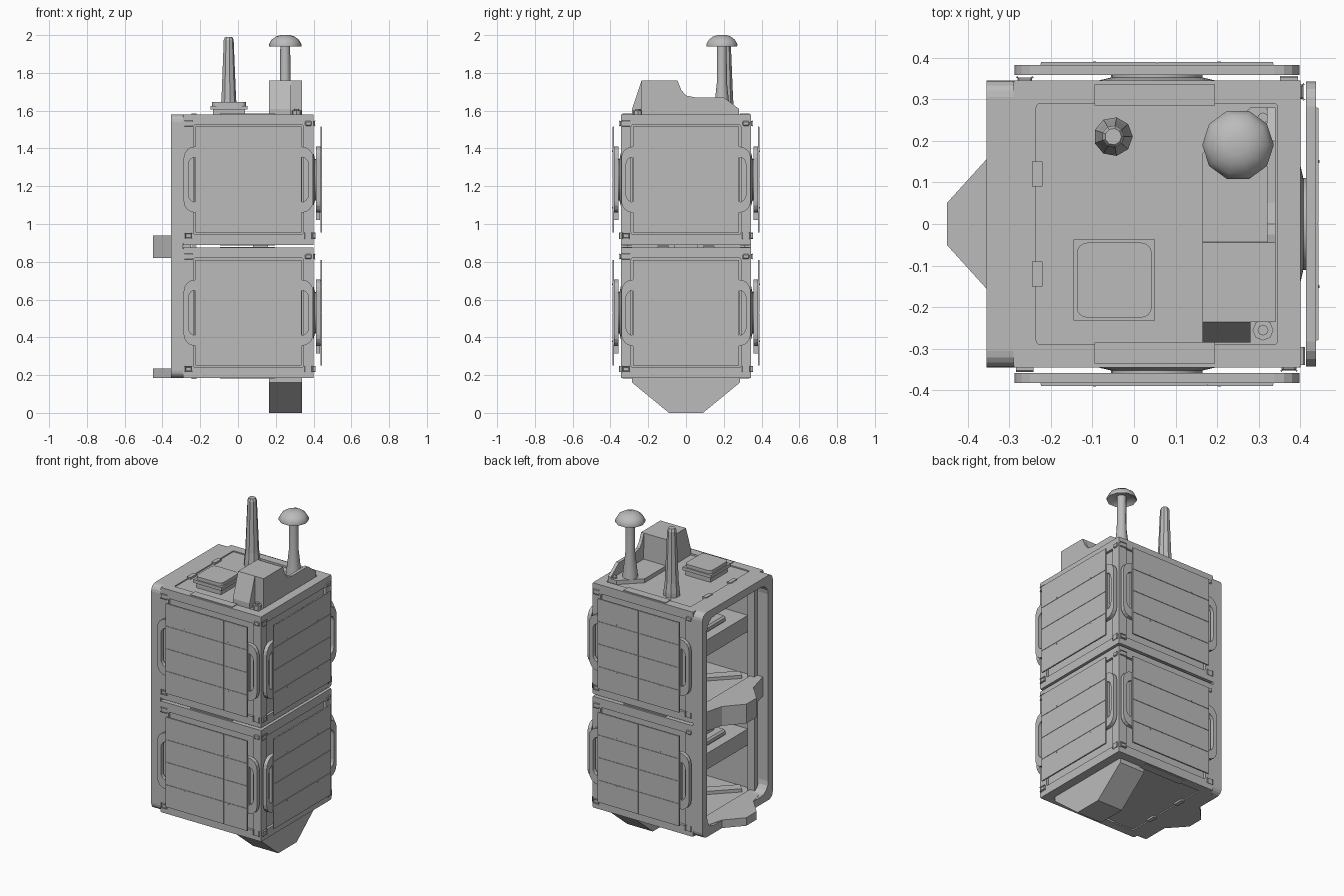
import bpy, bmesh
from math import pi, cos, sin, radians
from mathutils import Matrix, Vector

cube = bpy.data.objects.get("Cube")
if cube:
    bpy.data.objects.remove(cube, do_unlink=True)

COLOR = (0.5, 0.5, 0.5, 1)
grey = bpy.data.materials.new("satellite grey")
grey.use_nodes = True
grey.diffuse_color = COLOR
grey.node_tree.nodes["Principled BSDF"].inputs["Base Color"].default_value = COLOR

HALF = 0.345            # half size of a module
CX = 0.055              # module centre in x
FRONT, LEFT, BACK, OPEN = 0, pi / 2, pi, -pi / 2
ALONG_X = Matrix(((0, 0, 1), (1, 0, 0), (0, 1, 0))).to_4x4()


def finish(name, bm, matrix=Matrix(), smooth=False):
    bmesh.ops.recalc_face_normals(bm, faces=bm.faces)
    mesh = bpy.data.meshes.new(name)
    bm.to_mesh(mesh)
    bm.free()
    mesh.transform(matrix)
    mesh.materials.append(grey)
    if smooth:
        mesh.shade_smooth()
        mesh.set_sharp_from_angle(angle=radians(40))
    obj = bpy.data.objects.new(name, mesh)
    bpy.context.scene.collection.objects.link(obj)
    return obj


def side(angle, z):
    """Local x across, y up, z outward from one side of a module."""
    return Matrix.Translation((CX, 0, z)) @ Matrix.Rotation(angle, 4, 'Z') @ Matrix.Rotation(pi / 2, 4, 'X')


def box(name, lo, hi, matrix=Matrix(), bevel=0):
    bm = bmesh.new()
    lo, hi = Vector(lo), Vector(hi)
    bmesh.ops.create_cube(bm, size=1)
    for v in bm.verts:
        v.co = (lo + hi) / 2 + v.co * (hi - lo)
    if bevel:
        bmesh.ops.bevel(bm, geom=bm.edges[:], offset=bevel, segments=1, affect='EDGES')
    return finish(name, bm, matrix)


def prism(name, points, a, b, matrix=Matrix()):
    bm = bmesh.new()
    face = bm.faces.new([bm.verts.new((x, y, a)) for x, y in points])
    new = bmesh.ops.extrude_face_region(bm, geom=[face])["geom"]
    bmesh.ops.translate(bm, vec=(0, 0, b - a), verts=[g for g in new if isinstance(g, bmesh.types.BMVert)])
    return finish(name, bm, matrix)


def rounded(w, h, r, steps=4):
    pts = []
    for k, (sx, sy) in enumerate([(1, 1), (-1, 1), (-1, -1), (1, -1)]):
        for i in range(steps + 1):
            t = (k + i / steps) * pi / 2
            pts.append((sx * (w / 2 - r) + r * cos(t), sy * (h / 2 - r) + r * sin(t)))
    return pts


def ring(name, outer, inner, a, b, matrix):
    """Rounded rectangular frame; outer and inner are (width, height, radius)."""
    bm = bmesh.new()
    loops = [[bm.verts.new((x, y, z)) for x, y in rounded(*shape)]
             for shape, z in ((outer, a), (outer, b), (inner, b), (inner, a))]
    for k in range(4):
        p, q = loops[k], loops[(k + 1) % 4]
        for i in range(len(p)):
            j = (i + 1) % len(p)
            bm.faces.new((p[i], p[j], q[j], q[i]))
    return finish(name, bm, matrix)


def lathe(name, profile, matrix, sides, smooth=False):
    bm = bmesh.new()
    loops = [[bm.verts.new((r * cos(2 * pi * i / sides), r * sin(2 * pi * i / sides), z))
              for i in range(sides)] for r, z in profile]
    for p, q in zip(loops, loops[1:]):
        for i in range(sides):
            j = (i + 1) % sides
            bm.faces.new((p[i], p[j], q[j], q[i]))
    bm.faces.new(loops[0])
    bm.faces.new(loops[-1])
    return finish(name, bm, matrix, smooth)


def solar_side(label, angle, z):
    m = side(angle, z)
    # Recessed wall, raised rim and mounting hub
    box(label + "_wall", (-0.33, -0.33, 0.30), (0.33, 0.33, 0.33), m)
    ring(label + "_rim", (0.69, 0.69, 0.008), (0.58, 0.58, 0.01), 0.30, HALF, m)
    lathe(label + "_hub", [(0.14, 0.32), (0.14, 0.345), (0.11, 0.352), (0.11, 0.372)], m, 24, True)
    # Handle loops that reach out past the panel
    ring(label + "_handle", (0.685, 0.35, 0.06), (0.635, 0.24, 0.04), 0.358, 0.382, m)
    box(label + "_hinge", (-0.12, -0.215, 0.358), (0.12, -0.12, 0.38), m)
    box(label + "_crossbar", (-0.26, -0.03, 0.362), (0.26, 0.03, 0.38), m)
    for s in (-1, 1):
        box(label + "_inner_grip", (s * 0.265, -0.14, 0.362), (s * 0.285, 0.14, 0.378), m)
        for v in (-1, 1):
            box(label + "_corner_clip", (s * 0.30, v * 0.285, 0.34), (s * 0.335, v * 0.31, 0.352), m, 0.004)
            lathe(label + "_bolt", [(0.004, 0.388), (0.004, 0.391)],
                  m @ Matrix.Translation((s * 0.15, v * 0.15, 0)), 8)
    # Panel sheet with cells divided by fine grooves
    box(label + "_panel_sheet", (-0.28, -0.28, 0.381), (0.28, 0.28, 0.386), m)
    columns = [-0.28, 0.12, 0.28] if angle == FRONT else [-0.28, 0, 0.28]
    for c0, c1 in zip(columns, columns[1:]):
        for r in range(4):
            y = -0.28 + r * 0.14
            box(label + "_cell", (c0 + 0.001, y + 0.001, 0.385), (c1 - 0.001, y + 0.139, 0.389), m)


def module(label, z):
    for face, angle in (("front", FRONT), ("left", LEFT), ("back", BACK)):
        solar_side(label + "_" + face, angle, z)
    for end, s in (("floor", -1), ("ceiling", 1)):
        m = Matrix.Translation((CX, 0, z)) @ Matrix.Diagonal((1, 1, s, 1))
        box(label + "_" + end, (-0.34, -0.335, 0.305), (0.335, 0.335, 0.338), m)
        ring(label + "_" + end + "_rim", (0.69, 0.69, 0.008), (0.58, 0.58, 0.01), 0.31, HALF, m)
        for v in (-1, 1):
            box(label + "_edge_tab", (-0.15, v * 0.335, 0.33), (0.14, v * 0.285, 0.349), m)
            box(label + "_hook", (-0.30, v * 0.15, 0.33), (-0.275, v * 0.09, 0.35), m)
    # Equipment bay behind the open side
    m = Matrix.Translation((CX, 0, z))
    box(label + "_shelf", (-0.27, -0.30, -0.04), (0.10, 0.30, 0.06), m)
    box(label + "_equipment", (-0.22, -0.16, 0.06), (0, 0.06, 0.10), m, 0.01)
    box(label + "_equipment_cap", (-0.17, -0.11, 0.10), (-0.07, 0, 0.13), m)
    for v in (-1, 1):
        box(label + "_inner_post", (-0.335, v * 0.27, -0.31), (-0.29, v * 0.31, 0.31), m)
        arm = m @ Matrix.Rotation(v * pi / 4, 4, 'Z')
        box(label + "_floor_brace", (-0.36, -0.03, -0.31), (0.36, 0.03, -0.285), arm)


module("lower", 0.53)
module("upper", 1.235)
box("module_coupling", (0.08, -0.06, 0.86), (0.16, 0.06, 0.91))

# Tall frame and docking tongues on the open side
ring("dock_frame", (0.69, 1.395, 0.04), (0.60, 1.30, 0.07), 0.345, 0.41, side(OPEN, 0.8825))
half_tongue = [(-0.25, 0.31), (-0.315, 0.31), (-0.355, 0.155), (-0.45, 0.05)]
tongue = half_tongue + [(x, -y) for x, y in reversed(half_tongue)]
prism("middle_tongue", tongue, 0.82, 0.94)
prism("bottom_tongue", tongue, 0.185, 0.235)

# Lower pod
prism("lower_pod", [(-0.285, 0.19), (-0.285, 0.16), (-0.09, 0), (0.09, 0), (0.285, 0.16), (0.285, 0.19)],
      0.165, 0.34, ALONG_X)

# Roof housing with a curved fin running back past the mast
prism("roof_housing", [(-0.235, 1.575), (-0.235, 1.76), (-0.045, 1.76), (-0.04, 1.575)], 0.165, 0.34, ALONG_X)
prism("roof_housing_slope", [(-0.235, 1.575), (-0.285, 1.575), (-0.285, 1.61), (-0.235, 1.76)], 0.165, 0.28, ALONG_X)
prism("roof_fin", [(-0.05, 1.575), (-0.045, 1.76), (-0.025, 1.71), (0, 1.68), (0.05, 1.67), (0.20, 1.67),
                   (0.28, 1.61), (0.28, 1.575)], 0.32, 0.34, ALONG_X)
prism("roof_ramp", [(0.165, -0.05), (0.33, -0.05), (0.33, 0.28), (0.28, 0.28), (0.165, 0.17)], 1.575, 1.60)
for y in (-0.255, 0.255):
    lathe("roof_screw", [(0.025, 1.57), (0.025, 1.60), (0.013, 1.60), (0.013, 1.61)],
          Matrix.Translation((0.31, y, 0)), 8)

# Roof hatch
hatch = Matrix.Translation((-0.0475, -0.135, 0))
box("hatch_base", (-0.085, -0.085, 1.57), (0.085, 0.085, 1.61), hatch)
box("hatch_lid", (-0.0975, -0.0975, 1.605), (0.0975, 0.0975, 1.625), hatch)
prism("hatch_cap", rounded(0.18, 0.18, 0.025), 1.62, 1.645, hatch)

# Whip antenna and mushroom antenna
lathe("whip_antenna", [(0.047, 1.57), (0.047, 1.60), (0.04, 1.66), (0.028, 1.95), (0.027, 1.975), (0.02, 1.99)],
      Matrix.Translation((-0.05, 0.21, 0)), 9)
lathe("mushroom_antenna",
      [(0.047, 1.575), (0.04, 1.64), (0.028, 1.75), (0.026, 1.96), (0.07, 1.955), (0.085, 1.94),
       (0.086, 1.952), (0.073, 1.975), (0.05, 1.992), (0.025, 2.0)],
      Matrix.Translation((0.25, 0.19, 0)), 10, True)
